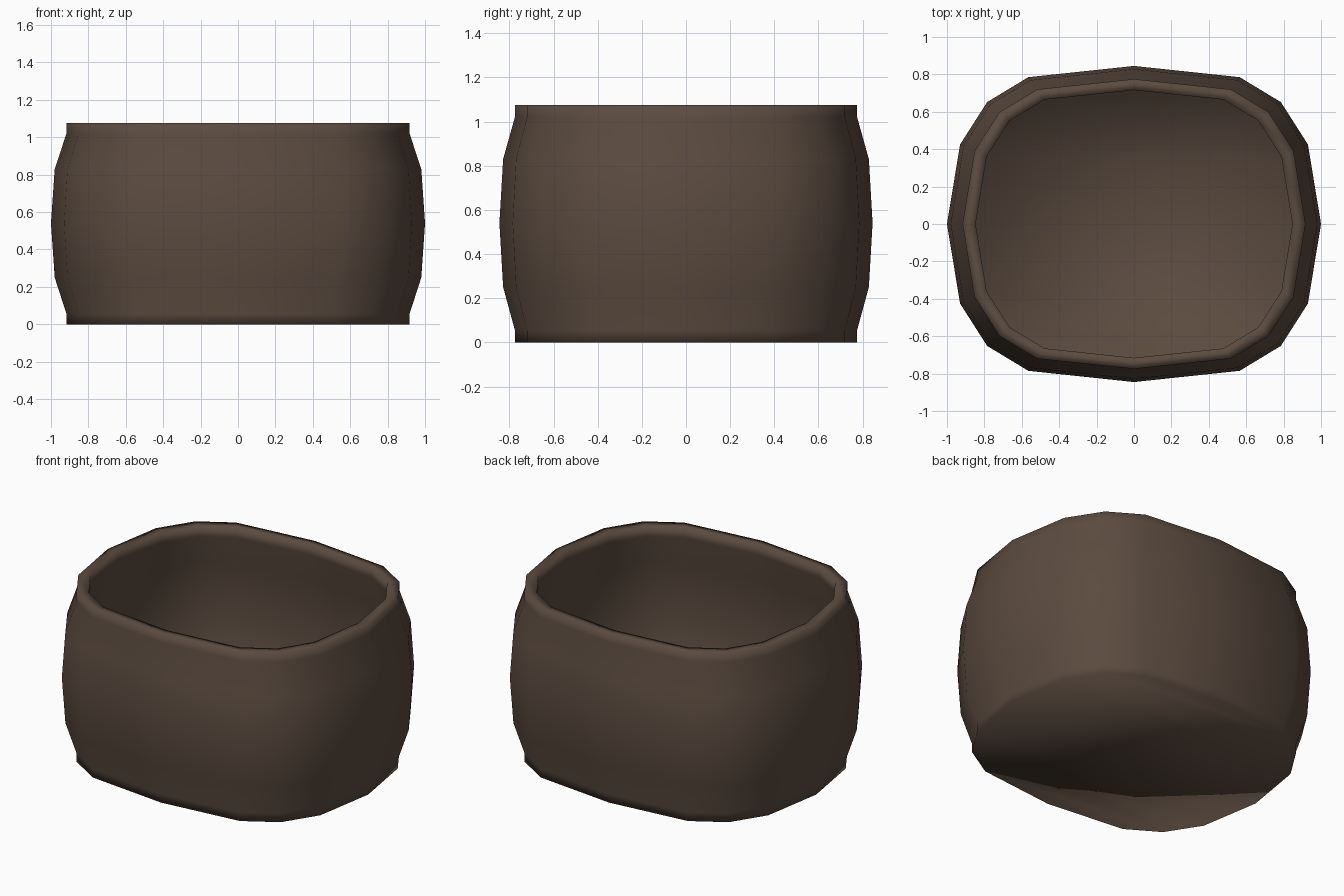
import bpy, bmesh

if "Cube" in bpy.data.objects:
    bpy.data.objects.remove(bpy.data.objects["Cube"])

brown = bpy.data.materials.new("dark_brown")
brown.diffuse_color = (0.105, 0.07, 0.05, 1)
brown.use_nodes = True
brown.node_tree.nodes["Principled BSDF"].inputs["Base Color"].default_value = brown.diffuse_color

# one quarter of the rounded-square plan, mirrored to a 16-sided outline
quarter = [(1.0, 0.0), (0.93, 0.425), (0.785, 0.652), (0.565, 0.785)]
left = [(-x, y) for x, y in reversed(quarter)]
half = quarter + [(0.0, 0.845)] + left
outline = half + [(-x, -y) for x, y in half[1:-1]]
N = len(outline)

# profile (scale, height): barrel wall upward, over the rim, down the inside
profile = [(0.917, 0), (0.917, 0.055), (0.98, 0.25), (1.0, 0.54),
           (0.98, 0.83), (0.917, 1.02), (0.917, 1.075),
           (0.847, 1.075), (0.847, 1.01), (0.91, 0.82), (0.93, 0.54),
           (0.91, 0.26), (0.847, 0.07)]

bm = bmesh.new()
rings = [[bm.verts.new((x * s, y * s, z)) for x, y in outline] for s, z in profile]
for a, b in zip(rings, rings[1:]):
    for i in range(N):
        j = (i + 1) % N
        bm.faces.new((a[i], a[j], b[j], b[i]))


def cap(r):
    """Close a ring with strips running from side to side."""
    top = N // 4
    for k in range(top, top + N // 2):
        a, b = r[k % N], r[(k + 1) % N]
        c, d = r[(2 * top - k - 1) % N], r[(2 * top - k) % N]
        verts = list(dict.fromkeys((a, b, c, d)))
        bm.faces.new(verts)


cap(rings[0])    # flat base
cap(rings[-1])   # inside floor
bmesh.ops.recalc_face_normals(bm, faces=bm.faces[:])

mesh = bpy.data.meshes.new("pot")
bm.to_mesh(mesh)
bm.free()
mesh.materials.append(brown)
for p in mesh.polygons:
    p.use_smooth = True
pot = bpy.data.objects.new("pot", mesh)
bpy.context.collection.objects.link(pot)
